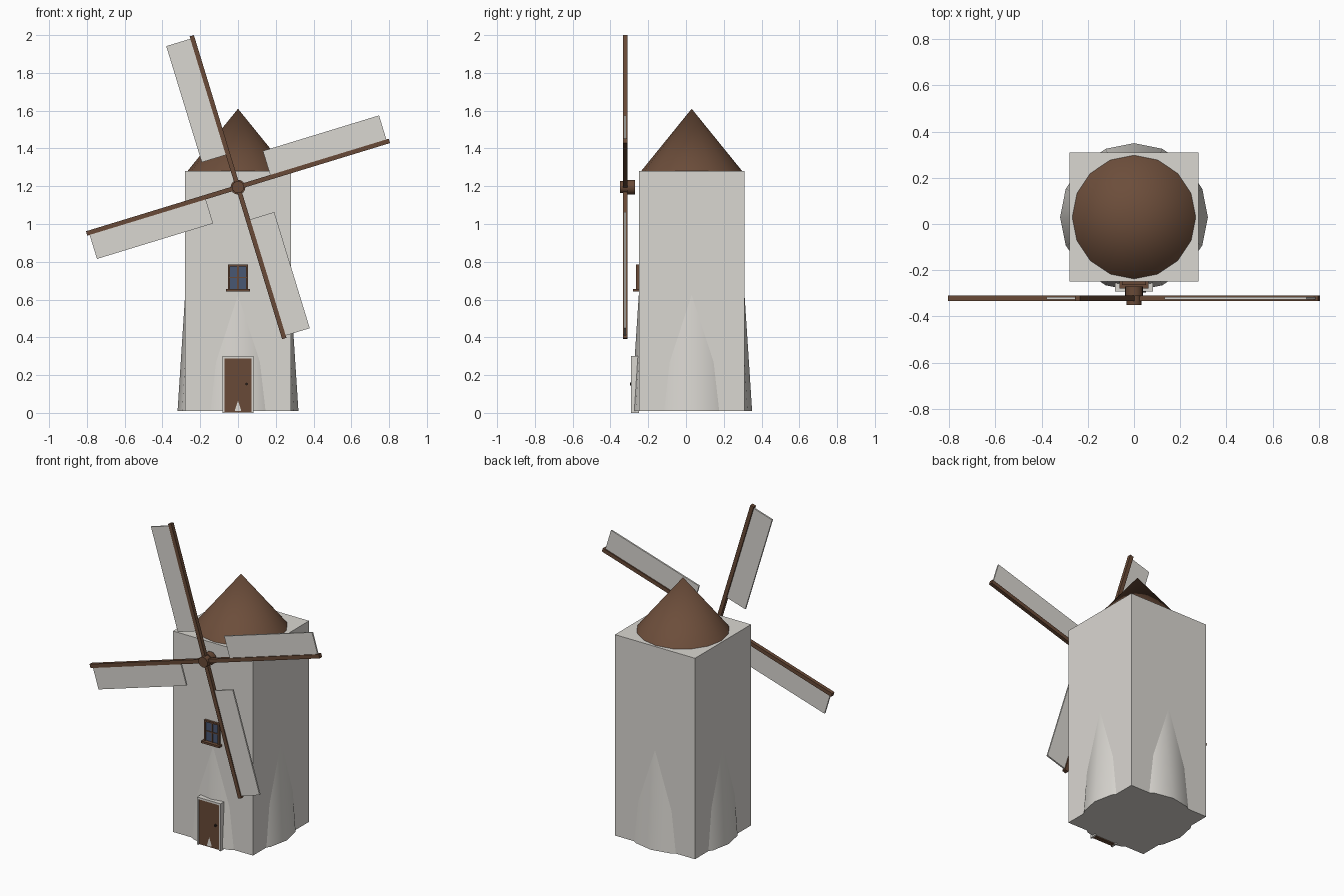
import bpy
from math import radians, cos, sin, pi
from mathutils import Matrix, Vector

if "Cube" in bpy.data.objects:
    bpy.data.objects.remove(bpy.data.objects["Cube"])


def material(name, rgb):
    m = bpy.data.materials.new(name)
    m.use_nodes = True
    m.diffuse_color = (*rgb, 1)
    bsdf = next(n for n in m.node_tree.nodes if n.type == "BSDF_PRINCIPLED")
    bsdf.inputs["Base Color"].default_value = (*rgb, 1)
    bsdf.inputs["Roughness"].default_value = 0.9
    return m


PLASTER = material("plaster", (0.70, 0.68, 0.64))
ROOF = material("roof_brown", (0.15, 0.075, 0.043))
WOOD = material("wood_brown", (0.14, 0.068, 0.038))
GLASS = material("window_blue", (0.065, 0.095, 0.17))
METAL = material("dark_metal", (0.03, 0.02, 0.015))

CENTRE_Y = 0.03
HUB = Vector((0, -0.321, 1.195))


def finish(name, mat):
    ob = bpy.context.object
    ob.name = name
    ob.data.materials.append(mat)
    return ob


def box(name, mat, x, y, z, matrix=None):
    """Box between the given (low, high) limits, optionally transformed."""
    bpy.ops.mesh.primitive_cube_add(size=1)
    ob = finish(name, mat)
    lims = (x, y, z)
    size = [b - a for a, b in lims]
    mid = Vector([(a + b) / 2 for a, b in lims])
    ob.data.transform(Matrix.Translation(mid) @ Matrix.Diagonal((*size, 1)))
    if matrix:
        ob.matrix_world = matrix
    return ob


def cone(name, mat, sides, r1, r2, z1, z2):
    bpy.ops.mesh.primitive_cone_add(vertices=sides, radius1=r1, radius2=r2, depth=z2 - z1,
                                    location=(0, CENTRE_Y, (z1 + z2) / 2))
    ob = finish(name, mat)
    bpy.ops.object.shade_smooth_by_angle(angle=radians(35))
    return ob


def drum(name, mat, radius, y1, y2, x=0, z=HUB.z, sides=16):
    """Cylinder lying along y."""
    bpy.ops.mesh.primitive_cylinder_add(vertices=sides, radius=radius, depth=y2 - y1,
                                        location=(x, (y1 + y2) / 2, z),
                                        rotation=(pi / 2, 0, 0))
    ob = finish(name, mat)
    bpy.ops.object.shade_smooth_by_angle(angle=radians(35))
    return ob


# Square body, flared round tower and roof
box("square_body", PLASTER, (-0.28, 0.28), (-0.25, 0.31), (0.01, 1.28))
cone("round_tower", PLASTER, 16, 0.32, 0.238, 0.01, 1.27)
cone("roof", ROOF, 16, 0.27, 0, 1.277, 1.61)

# Door with surround and knob
box("door", WOOD, (-0.073, 0.073), (-0.2865, -0.26), (0.003, 0.288))
for side, s in (("right", -1), ("left", 1)):
    x = sorted((s * 0.072, s * 0.082))
    box("door_jamb_" + side, PLASTER, x, (-0.292, -0.25), (0, 0.30))
box("door_lintel", PLASTER, (-0.082, 0.082), (-0.292, -0.25), (0.288, 0.30))
drum("door_knob", METAL, 0.007, -0.297, -0.28, x=0.046, z=0.153, sides=10)

# Window with frame, glazing bars and sill
box("window_glass", GLASS, (-0.05, 0.05), (-0.256, -0.248), (0.65, 0.78))
for side, s in (("right", -1), ("left", 1)):
    x = sorted((s * 0.043, s * 0.053))
    box("window_frame_" + side, WOOD, x, (-0.264, -0.248), (0.65, 0.785))
box("window_frame_top", WOOD, (-0.053, 0.053), (-0.264, -0.248), (0.775, 0.785))
box("window_bar_upright", WOOD, (-0.004, 0.004), (-0.26, -0.248), (0.65, 0.78))
box("window_bar_cross", WOOD, (-0.045, 0.045), (-0.26, -0.248), (0.713, 0.719))
box("window_sill", WOOD, (-0.063, 0.063), (-0.28, -0.248), (0.642, 0.655))

# Hub
drum("hub_front", WOOD, 0.032, -0.35, -0.30)
drum("hub_back", WOOD, 0.039, -0.312, -0.271)

# Four arms, each with a sail along one edge
for i in range(4):
    turn = Matrix.Translation(HUB) @ Matrix.Rotation(-radians(17 + 90 * i), 4, "Y")
    box(f"arm_{i + 1}", WOOD, (0, 0.838), (-0.012, 0.012), (-0.012, 0.012), turn)
    box(f"sail_{i + 1}", PLASTER, (0.182, 0.825), (-0.006, 0.004), (0, 0.145), turn)
